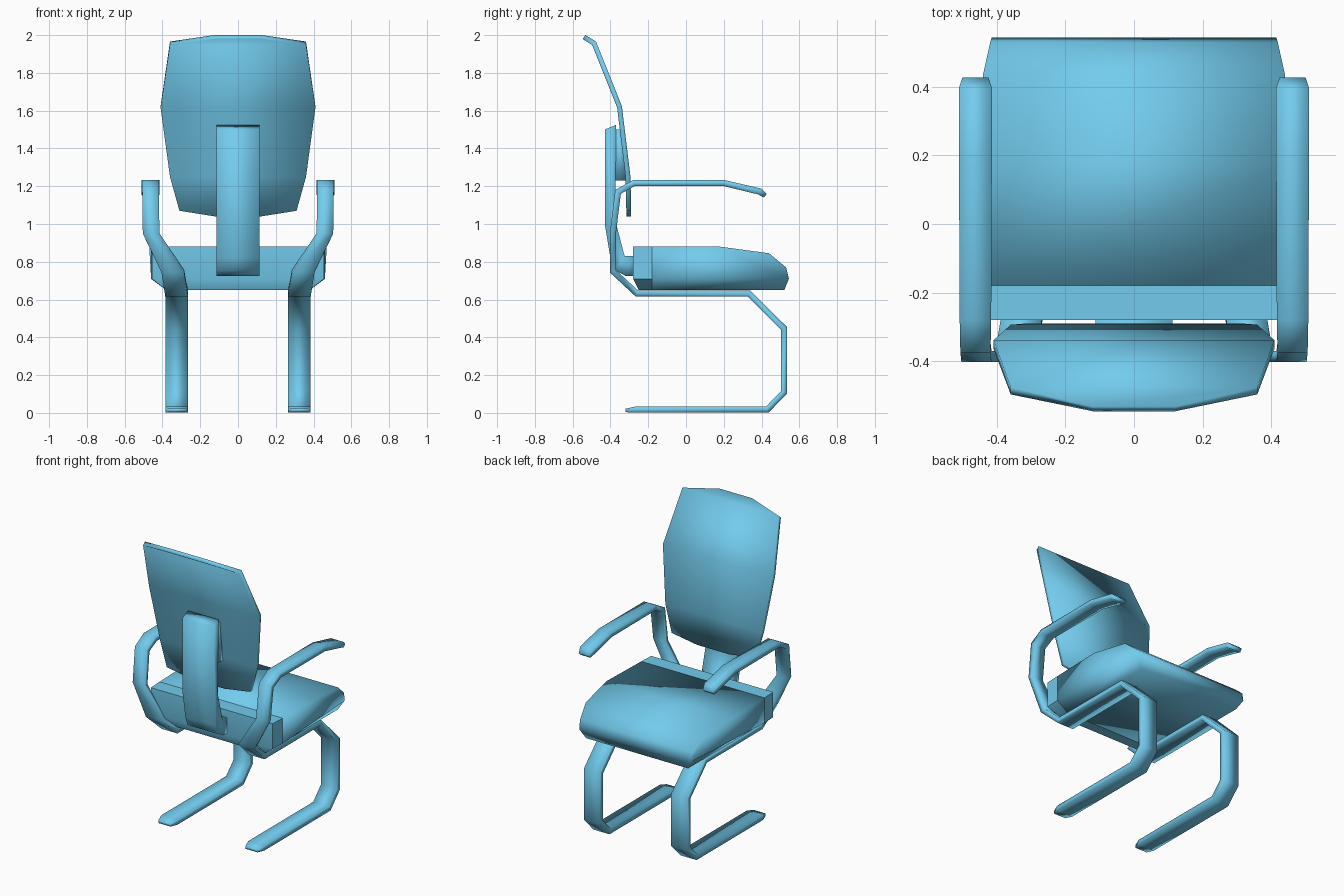
import bpy, bmesh, math
from mathutils import Vector

if "Cube" in bpy.data.objects:
    bpy.data.objects.remove(bpy.data.objects["Cube"])

blue = bpy.data.materials.new("blue")
blue.diffuse_color = (0.17, 0.6, 0.85, 1)
blue.use_nodes = True
blue.node_tree.nodes["Principled BSDF"].inputs["Base Color"].default_value = blue.diffuse_color


def loft(name, rings, smooth=180, caps=None):
    """Join equal-sized rings of points into a closed, capped solid."""
    bm = bmesh.new()
    vs = [[bm.verts.new(p) for p in r] for r in rings]
    n = len(rings[0])
    for a, b in zip(vs, vs[1:]):
        for i in range(n):
            j = (i + 1) % n
            bm.faces.new((a[i], a[j], b[j], b[i]))
    ends = [bm.faces.new([v[i] for i in c])
            for v in (vs[0], vs[-1]) for c in (caps or [range(n)])]
    bmesh.ops.triangulate(bm, faces=[f for f in ends if len(f.verts) > 4])
    bmesh.ops.recalc_face_normals(bm, faces=bm.faces)
    me = bpy.data.meshes.new(name)
    bm.to_mesh(me)
    bm.free()
    me.materials.append(blue)
    ob = bpy.data.objects.new(name, me)
    bpy.context.collection.objects.link(ob)
    bpy.context.view_layer.objects.active = ob
    ob.select_set(True)
    bpy.ops.object.shade_smooth_by_angle(angle=math.radians(smooth))
    ob.select_set(False)
    return ob


def across(name, profile, smooth=180, caps=None):
    """Solid from a (y, z, half width) side profile, spanning left to right."""
    return loft(name, [[(s * w, y, z) for y, z, w in profile] for s in (-1, 1)],
                smooth, caps)


def mitre(path, i):
    """Offset direction at point i of a (y, z) path, scaled for the corner."""
    dirs = [(path[k + 1] - path[k]).normalized()
            for k in (i - 1, i) if 0 <= k < len(path) - 1]
    norms = [Vector((-d.y, d.x)) for d in dirs]
    m = sum(norms, Vector((0, 0))).normalized()
    return m / m.dot(norms[0])


# Seat cushion, with side faces split along the widest line
across("seat", [(-0.18, 0.88, 0.46), (0.18, 0.88, 0.47), (0.44, 0.845, 0.44),
                (0.53, 0.77, 0.42), (0.545, 0.71, 0.415), (0.52, 0.65, 0.38),
                (-0.18, 0.65, 0.38), (-0.18, 0.71, 0.46)],
       caps=[(0, 1, 2, 3, 4, 7), (4, 5, 6, 7)])

# Rear edge of the seat
across("seat_rear", [(-0.28, 0.88, 0.455), (-0.18, 0.88, 0.46), (-0.18, 0.71, 0.46),
                     (-0.18, 0.65, 0.38), (-0.25, 0.65, 0.38), (-0.28, 0.71, 0.455)],
       40, caps=[(0, 1, 2, 5), (2, 3, 4, 5)])

# Backrest panel: centre-line (y, z, half width), thickened front to back
back = [(-0.303, 1.04, 0.12), (-0.303, 1.07, 0.31), (-0.307, 1.25, 0.36),
        (-0.352, 1.62, 0.41), (-0.487, 1.957, 0.36), (-0.54, 1.99, 0.12)]
line = [Vector(p[:2]) for p in back]
rings = []
for i, (y, z, w) in enumerate(back):
    o = mitre(line, i) * 0.013
    rings.append([(-w, y + o.x, z + o.y), (w, y + o.x, z + o.y),
                  (w, y - o.x, z - o.y), (-w, y - o.x, z - o.y)])
loft("backrest", rings)

# Upright bar behind the backrest, and the pad joining the two
bar = [(-0.43, 1.50), (-0.43, 1.0), (-0.40, 0.82), (-0.375, 0.755), (-0.32, 0.725),
       (-0.275, 0.725), (-0.275, 0.83), (-0.325, 0.83), (-0.375, 1.02), (-0.37, 1.525)]
across("back_support", [(y, z, 0.113) for y, z in bar])
across("back_mount", [(-0.38, 1.50, 0.11), (-0.38, 1.23, 0.11),
                      (-0.31, 1.23, 0.11), (-0.335, 1.50, 0.11)])

# Continuous flat bands: foot, leg, under-seat rail, upright, armrest
# (x centre, y, z, half width, half thickness)
band = [(0.325, -0.32, 0.013, 0.045, 0.009), (0.325, -0.27, 0.017, 0.06, 0.016),
        (0.325, 0.43, 0.017, 0.06, 0.016), (0.325, 0.52, 0.11, 0.06, 0.016),
        (0.325, 0.52, 0.447, 0.06, 0.016), (0.325, 0.333, 0.632, 0.06, 0.016),
        (0.325, -0.26, 0.632, 0.06, 0.016), (0.345, -0.387, 0.75, 0.06, 0.016),
        (0.46, -0.387, 0.95, 0.044, 0.016), (0.463, -0.36, 1.17, 0.044, 0.016),
        (0.463, -0.275, 1.217, 0.046, 0.016), (0.463, 0.20, 1.217, 0.048, 0.016),
        (0.463, 0.39, 1.172, 0.048, 0.017), (0.463, 0.42, 1.15, 0.038, 0.012)]
line = [Vector(p[1:3]) for p in band]
for side, s in (("left", -1), ("right", 1)):
    rings = []
    for i, (x, y, z, w, t) in enumerate(band):
        o = mitre(line, i) * t
        section = [(-w, 1), (w, 1), (w, -1), (-w, -1)]
        rings.append([(s * (x + dx), y + k * o.x, z + k * o.y) for dx, k in section])
    loft(side + "_leg_and_arm", rings)
